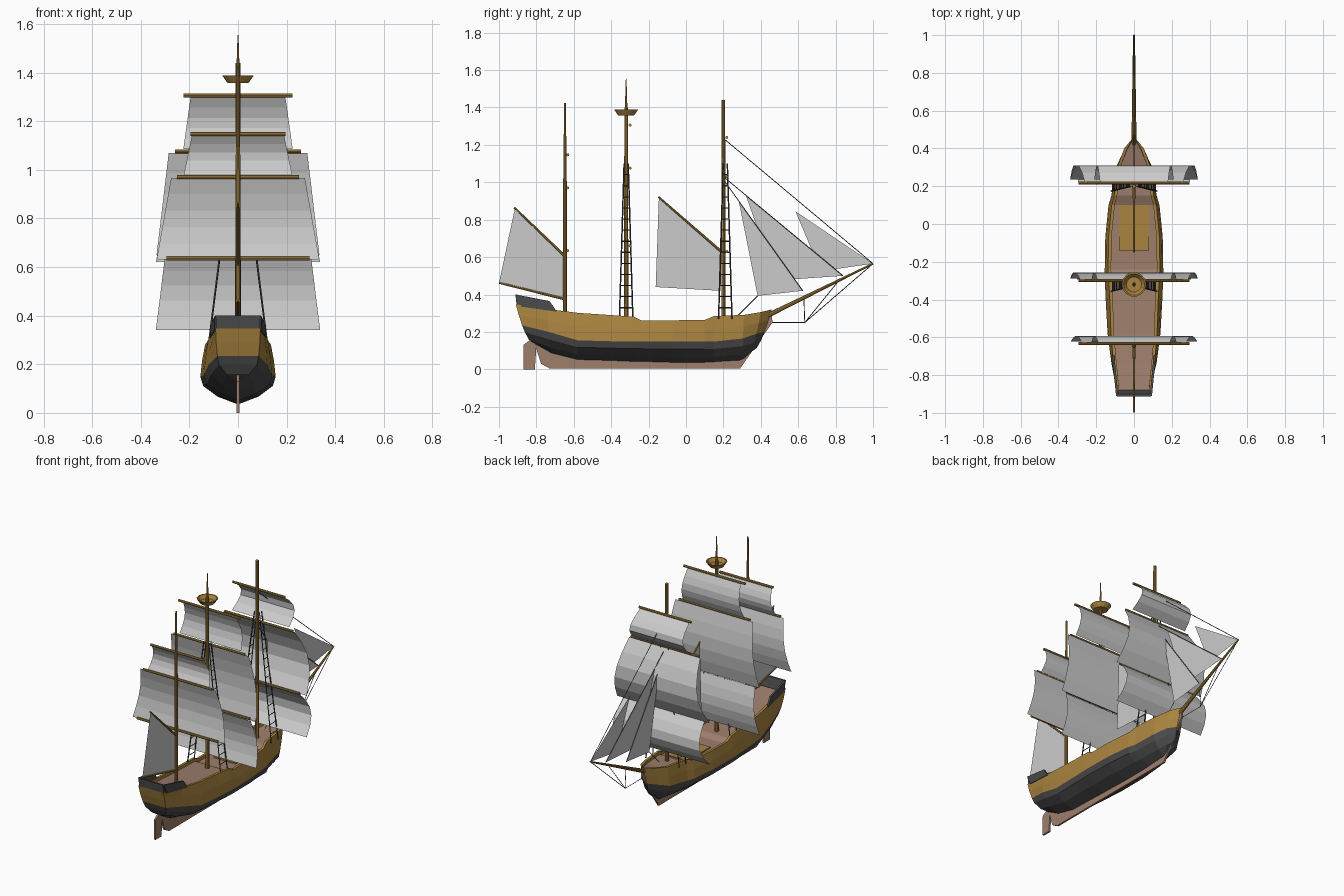
import bpy, bmesh, math
from mathutils import Vector

if "Cube" in bpy.data.objects:
    bpy.data.objects.remove(bpy.data.objects["Cube"])


def material(name, rgb):
    m = bpy.data.materials.new(name)
    m.diffuse_color = (*rgb, 1)
    m.use_nodes = True
    m.node_tree.nodes["Principled BSDF"].inputs["Base Color"].default_value = m.diffuse_color
    return m


WOOD = material("wood", (0.40, 0.23, 0.05))
DARK = material("dark_wood", (0.34, 0.21, 0.15))
BLACK = material("black_paint", (0.07, 0.07, 0.07))


def mesh_object(name, verts, faces, mats=(), face_mats=None, fix=True):
    me = bpy.data.meshes.new(name)
    me.from_pydata(verts, [], faces)
    for m in mats:
        me.materials.append(m)
    if face_mats:
        me.polygons.foreach_set("material_index", face_mats)
    if fix:
        bm = bmesh.new()
        bm.from_mesh(me)
        bmesh.ops.recalc_face_normals(bm, faces=bm.faces)
        bm.to_mesh(me)
        bm.free()
    ob = bpy.data.objects.new(name, me)
    bpy.context.collection.objects.link(ob)
    return ob


def rods(name, segments, mat, sides=8):
    """Tapered rods, each (start, end, start radius, end radius)."""
    verts, faces = [], []
    for a, b, ra, rb in segments:
        a, b = Vector(a), Vector(b)
        q = (b - a).to_track_quat('Z', 'Y')
        base = len(verts)
        for p, r in ((a, ra), (b, rb)):
            for i in range(sides):
                t = 2 * math.pi * i / sides
                verts.append(p + q @ Vector((r * math.cos(t), r * math.sin(t), 0)))
        for i in range(sides):
            j = (i + 1) % sides
            faces.append((base + i, base + j, base + sides + j, base + sides + i))
        faces.append(tuple(base + i for i in reversed(range(sides))))
        faces.append(tuple(base + sides + i for i in range(sides)))
    return mesh_object(name, verts, faces, [mat])


def plate(name, profile, x0, x1, mat):
    """A (y, z) profile extruded from x0 to x1."""
    n = len(profile)
    verts = [(x, y, z) for x in (x0, x1) for y, z in profile]
    faces = [tuple(range(n)), tuple(range(2 * n - 1, n - 1, -1))]
    faces += [(i, (i + 1) % n, n + (i + 1) % n, n + i) for i in range(n)]
    return mesh_object(name, verts, faces, [mat])


# Hull: stations of y bottom, y top, keel z, paint line z, rail z, half widths
stations = [
    (-.80, -.91, .13, .235, .348, .085, .092),
    (-.72, -.74, .085, .20, .322, .120, .108),
    (-.58, -.58, .05, .155, .302, .140, .122),
    (-.40, -.40, .045, .15, .290, .150, .128),
    (-.28, -.28, .04, .148, .282, .155, .135),
    (-.24, -.24, .04, .148, .262, .155, .137),
    (-.07, -.07, .035, .148, .262, .152, .135),
    (.10, .10, .035, .148, .264, .135, .118),
    (.15, .15, .037, .148, .285, .120, .105),
    (.29, .31, .045, .165, .291, .095, .085),
    (.31, .40, .055, .19, .306, .055, .052),
    (.33, .458, .08, .20, .320, .004, .005),
]


def hull_ring(yb, yt, zk, zb, zt, wb, wt):
    d, wi = zb - zk, max(wt - .016, .002)
    half = [(.55 * wb, zk + .28 * d), (.92 * wb, zk + .65 * d), (wb, zb),
            ((wb + wt) * .51, (zb + zt) / 2), (wt, zt), (wi, zt), (wi, zt - .02)]
    pts = [(-x, z) for x, z in reversed(half)] + [(0, zk)] + half
    return [(x, yb + (yt - yb) * math.sqrt(max(0, (z - zk) / (zt - zk))), z) for x, z in pts]


N = 15
verts, faces, fm = [], [], []
for s in stations:
    verts += hull_ring(*s)
row_mats = [0, 0, 0, 0, 1, 1, 1, 1, 1, 1, 0, 0, 0, 0, 2]
for k in range(len(stations) - 1):
    for i in range(N):
        j = (i + 1) % N
        faces.append((k * N + i, k * N + j, (k + 1) * N + j, (k + 1) * N + i))
        fm.append(row_mats[i])
for base in (0, (len(stations) - 1) * N):
    for i in range(7):
        a, b = base + i, base + N - 1 - i
        faces.append((a, a + 1, b - 1, b) if i < 6 else (a, a + 1, b))
        fm.append(row_mats[i])
mesh_object("hull", verts, faces, [WOOD, BLACK, DARK], fm)

# Keel with stem, rudder, raised stern bulwark, deck hatch
plate("keel", [(-.81, .14), (-.775, .03), (-.73, .005), (.29, .005), (.335, .07),
               (.462, .25), (.458, .315), (.40, .20), (.30, .065), (-.58, .065)], -.006, .006, DARK)
plate("rudder", [(-.87, .0), (-.808, .0), (-.80, .12), (-.83, .16), (-.87, .13)], -.006, .006, DARK)
side = [(-.91, .40), (-.73, .365), (-.69, .308), (-.88, .335)]
for s in (-1, 1):
    ob = plate("stern_bulwark_side", side, -.006, .006, BLACK)
    ob.location = (s * .09, 0, 0)
    # follow the hull's taper toward the stern
    for v in ob.data.vertices:
        v.co.x += s * .1 * (v.co.y + .9)
plate("stern_bulwark_back", [(-.912, .40), (-.90, .40), (-.88, .335), (-.905, .335)], -.09, .09, BLACK)
plate("deck_hatch", [(-.14, .238), (.10, .238), (.10, .25), (-.14, .25)], -.08, .08, WOOD)

# Masts and bowsprit
rods("mizzen_mast", [((0, -.647, .27), (0, -.647, 1.0), .011, .010),
                     ((0, -.647, 1.0), (0, -.647, 1.425), .010, .005)], WOOD, 10)
rods("main_mast", [((0, -.32, .24), (0, -.32, 1.40), .013, .010),
                   ((0, -.32, 1.40), (0, -.32, 1.555), .007, .002)], WOOD, 10)
rods("fore_mast", [((0, .20, .25), (0, .20, 1.44), .012, .010)], WOOD, 10)
rods("bowsprit", [((0, .40, .27), (0, 1.0, .565), .014, .005)], WOOD, 10)

# Crow's nest: open cup
rings = [(.044, 1.358), (.065, 1.388), (.057, 1.388), (.040, 1.366)]
S = 14
verts = [(r * math.cos(2 * math.pi * i / S), -.32 + r * math.sin(2 * math.pi * i / S), z)
         for r, z in rings for i in range(S)]
faces = [(k * S + i, k * S + (i + 1) % S, (k + 1) * S + (i + 1) % S, (k + 1) * S + i)
         for k in range(3) for i in range(S)]
faces += [tuple(range(S)), tuple(range(3 * S, 4 * S))]
mesh_object("crows_nest", verts, faces, [WOOD])


# Square sails: billow only front to back, in flat horizontal panels
def square_sail(name, y, top, bottom, h_top, h_bottom, depth, n=5):
    verts = []
    for k in range(n + 1):
        t = k / n
        h = h_top + (h_bottom - h_top) * t
        yy = y + depth * math.sin(math.pi * t * .95)
        zz = top + (bottom - top) * t
        verts += [(-h, yy, zz), (h, yy, zz)]
    faces = [(2 * k, 2 * k + 2, 2 * k + 3, 2 * k + 1) for k in range(n)]
    mesh_object(name, verts, faces, fix=False)


# mast: yard y, billow, yards (z, half length), sails (top, bottom, half widths)
rigs = {
    "mizzen": (-.632, .036, [(1.147, .195), (.97, .25), (.635, .295)],
               [(1.14, .97, .19, .225), (.967, .63, .275, .335)]),
    "main": (-.299, .038, [(1.306, .225), (1.076, .26), (.66, .295)],
             [(1.30, 1.085, .195, .225), (1.07, .65, .285, .335), (.645, .34, .30, .338)]),
    "fore": (.218, .09, [(1.24, .19), (1.03, .25), (.63, .295)],
             [(1.235, 1.04, .18, .21), (1.025, .62, .26, .338), (.625, .345, .295, .338)]),
}
for mast, (y, depth, yards, sails) in rigs.items():
    rods(mast + "_yards", [((-h, y, z), (h, y, z), .008, .008) for z, h in yards], WOOD)
    for i, (zt, zb, ht, hb) in enumerate(sails):
        square_sail(f"{mast}_square_sail_{i + 1}", y + .004, zt, zb, ht, hb, depth)

# Fore-and-aft sails on the centre line, as (y, z) outlines
flat_sails = {
    "spanker_sail": [(-.655, .375), (-.655, .605), (-.915, .86), (-1.0, .46)],
    "fore_gaff_sail": [(.185, .42), (.19, .625), (-.145, .92), (-.162, .44)],
    "outer_jib": [(.585, .845), (1.0, .565), (.72, .525)],
    "middle_jib": [(.32, .93), (.84, .50), (.48, .475)],
    "inner_jib": [(.282, .90), (.622, .42), (.383, .393)],
}
for name, pts in flat_sails.items():
    mesh_object(name, [(0, y, z) for y, z in pts], [tuple(range(len(pts)))], fix=False)
rods("gaffs_and_boom", [((0, a, b), (0, c, d), .007, .005) for a, b, c, d in (
    (-.647, .605, -.918, .865), (-.647, .375, -.998, .462), (.20, .62, -.147, .922))], WOOD)

# Stays and bowsprit rigging
rods("stays", [((0, a, b), (0, c, d), .0022, .0022) for a, b, c, d in (
    (.20, 1.235, 1.0, .565), (.20, 1.03, .84, .50), (.20, 1.015, .625, .42),
    (.45, .25, .635, .25), (.635, .25, 1.0, .565), (.635, .25, .63, .385),
    (.635, .25, .82, .478), (.383, .393, .28, .29))], BLACK, 4)

# Shrouds: rope ladders on both sides of the main and fore masts
for name, yc in (("main", -.32), ("fore", .21)):
    segs = []
    for s in (-1, 1):
        def rope(t, e):
            return (s * (.122 - .104 * t), yc + e * (.036 - .025 * t), .27 + .83 * t)
        segs += [(rope(0, e), rope(1, e), .004, .004) for e in (-1, 1)]
        for k in range(1, 14):
            segs.append((rope(k / 14, -1), rope(k / 14, 1), .003, .003))
    rods(name + "_shrouds", segs, BLACK, 4)
